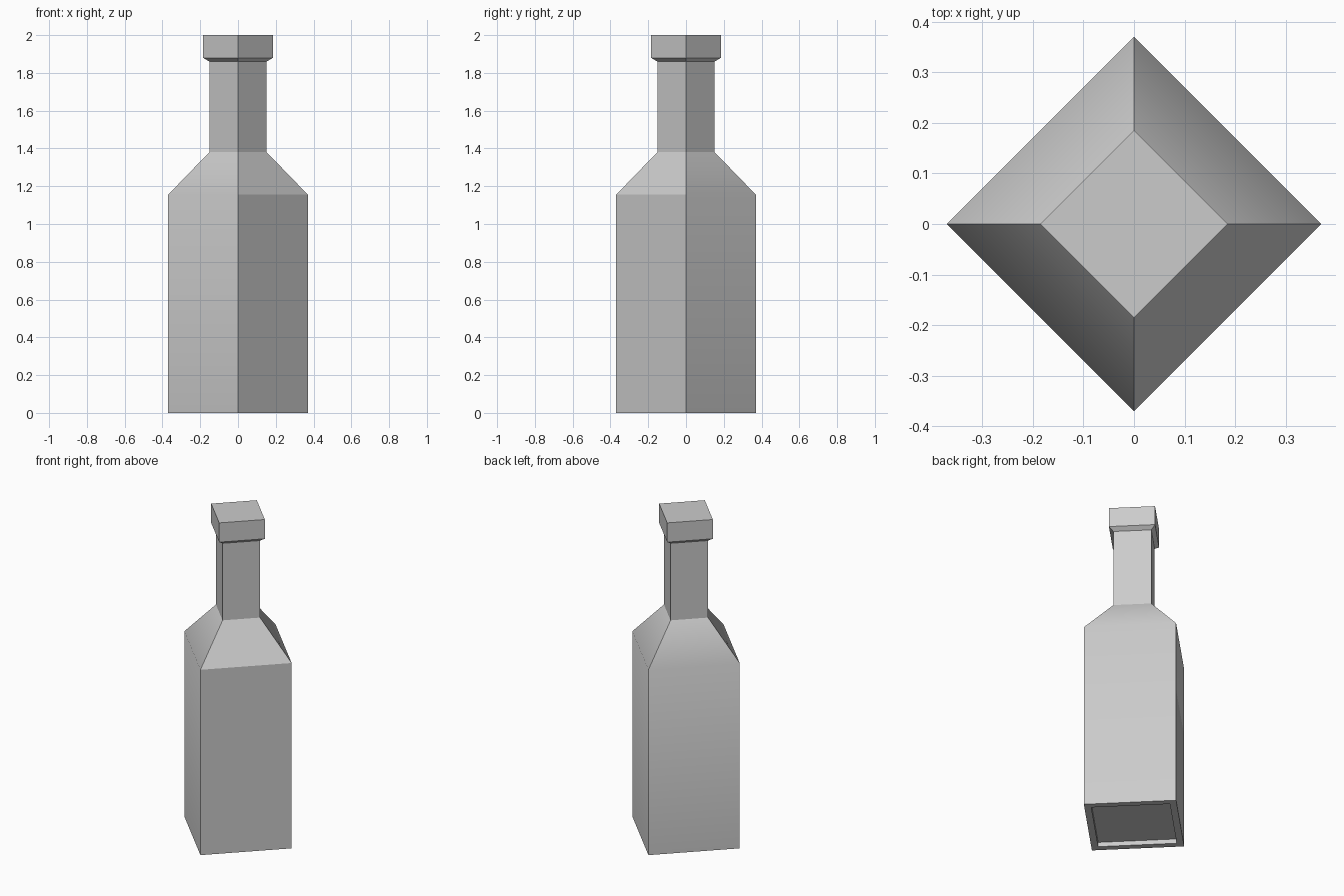
import bpy
import bmesh
from math import cos, sin, pi

cube = bpy.data.objects.get("Cube")
if cube:
    bpy.data.objects.remove(cube, do_unlink=True)

# Single glass colour
glass = bpy.data.materials.new("light_grey_glass")
glass.use_nodes = True
colour = (0.6, 0.6, 0.6, 1.0)
glass.diffuse_color = colour
glass.node_tree.nodes["Principled BSDF"].inputs["Base Color"].default_value = colour

SIDES = 4
SHOULDER_Z = 1.155

# Profile (corner radius, height): recessed base, body, shoulder, neck, lip
profile = [
    (0.315, 0.028), (0.315, 0.0), (0.37, 0.0),
    (0.37, SHOULDER_Z), (0.152, 1.38),
    (0.152, 1.86), (0.185, 1.88), (0.185, 2.0),
]

bm = bmesh.new()
rings = [
    [bm.verts.new((r * cos(2 * pi * i / SIDES), r * sin(2 * pi * i / SIDES), z))
     for i in range(SIDES)]
    for r, z in profile
]

# Walls between neighbouring rings
for low, high in zip(rings, rings[1:]):
    for i in range(SIDES):
        j = (i + 1) % SIDES
        bm.faces.new((low[i], low[j], high[j], high[i]))

# Recessed base panel and flat top
bm.faces.new(list(reversed(rings[0])))
bm.faces.new(rings[-1])
bmesh.ops.recalc_face_normals(bm, faces=bm.faces)

# Soft crease between body and shoulder, except on the front-left side
for face in bm.faces:
    face.smooth = True
for edge in bm.edges:
    mid = (edge.verts[0].co + edge.verts[1].co) / 2
    level = all(abs(v.co.z - SHOULDER_Z) < 0.001 for v in edge.verts)
    edge.smooth = level and not (mid.x > 0 and mid.y < 0)

mesh = bpy.data.meshes.new("bottle")
bm.to_mesh(mesh)
bm.free()
mesh.materials.append(glass)
bottle = bpy.data.objects.new("bottle", mesh)
bpy.context.collection.objects.link(bottle)
